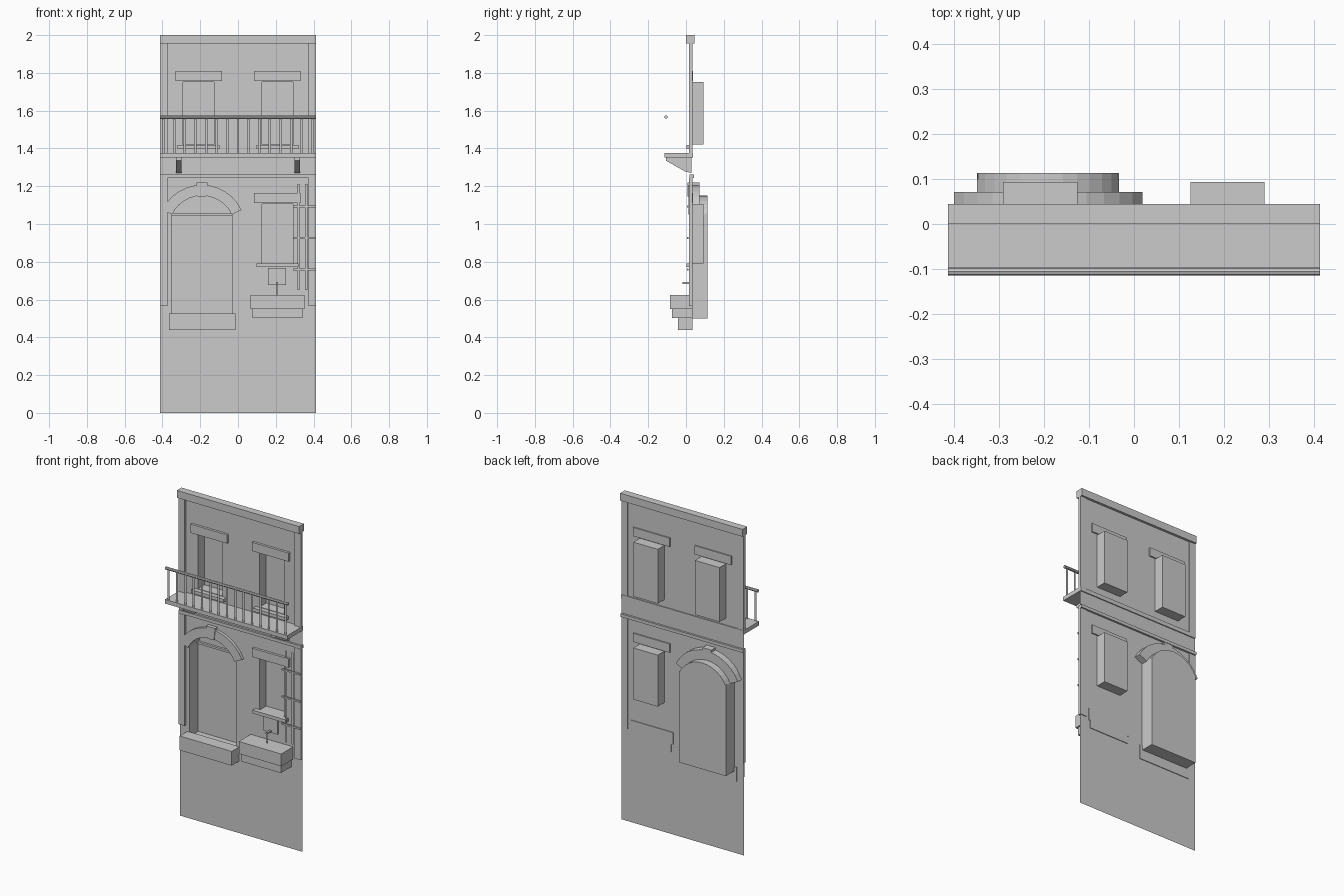
import bpy, bmesh
from math import sin, cos, pi, atan2

if "Cube" in bpy.data.objects:
    bpy.data.objects.remove(bpy.data.objects["Cube"])

WALL = 0.03          # y of the wall sheet
W = 0.414            # half width


def finish(bm, name, fix=True):
    if fix:
        bmesh.ops.recalc_face_normals(bm, faces=bm.faces)
    me = bpy.data.meshes.new(name)
    bm.to_mesh(me)
    bm.free()
    ob = bpy.data.objects.new(name, me)
    bpy.context.collection.objects.link(ob)
    return ob


def box(name, x0, x1, y0, y1, z0, z1):
    bm = bmesh.new()
    bmesh.ops.create_cube(bm, size=1)
    for v in bm.verts:
        v.co = (x0 + (v.co.x + .5) * (x1 - x0),
                y0 + (v.co.y + .5) * (y1 - y0),
                z0 + (v.co.z + .5) * (z1 - z0))
    return finish(bm, name)


def strip(name, x0, x1, y, z0, z1):
    bm = bmesh.new()
    bm.faces.new([bm.verts.new(p) for p in
                  ((x0, y, z0), (x1, y, z0), (x1, y, z1), (x0, y, z1))])
    return finish(bm, name, False)


def prism(name, pts, axis, a, b):
    """Extrude a 2D profile: axis 'y' takes (x, z), axis 'x' takes (y, z)."""
    bm = bmesh.new()
    put = (lambda p, t: (p[0], t, p[1])) if axis == 'y' else (lambda p, t: (t, p[0], p[1]))
    lo = [bm.verts.new(put(p, a)) for p in pts]
    hi = [bm.verts.new(put(p, b)) for p in pts]
    bm.faces.new(lo)
    bm.faces.new(hi)
    for i in range(len(pts)):
        j = (i + 1) % len(pts)
        bm.faces.new((lo[i], lo[j], hi[j], hi[i]))
    return finish(bm, name)


def rect(x0, x1, z0, z1):
    return [(x0, z0), (x1, z0), (x1, z1), (x0, z1)]


# arch geometry
CX, CZ, R_IN, R_OUT, SEG = -0.191, 0.975, 0.175, 0.232, 12
A0 = atan2(0.075, 0.158)


def arc(r):
    return [(CX + r * cos(A0 + (pi - 2 * A0) * i / SEG),
             CZ + r * sin(A0 + (pi - 2 * A0) * i / SEG)) for i in range(SEG + 1)]


door_outline = [(CX - 0.158, 0.50), (CX + 0.158, 0.50)] + arc(R_IN)
openings = [("door", door_outline, 0.114),
            ("upper_left_window", rect(-0.292, -0.126, 1.42, 1.752), 0.093),
            ("upper_right_window", rect(0.126, 0.291, 1.42, 1.752), 0.093),
            ("lower_window", rect(0.126, 0.291, 0.79, 1.105), 0.093)]

# wall sheet with openings
bm = bmesh.new()
edges = []
for loop in [rect(-W, W, 0, 1.96)] + [o[1] for o in openings]:
    vs = [bm.verts.new((x, WALL, z)) for x, z in loop]
    edges += [bm.edges.new((vs[i - 1], vs[i])) for i in range(len(vs))]
bmesh.ops.triangle_fill(bm, edges=edges, use_beauty=True, normal=(0, -1, 0))
finish(bm, "wall")

# recesses behind the openings, open at the front
for name, loop, depth in openings:
    bm = bmesh.new()
    f = [bm.verts.new((x, WALL, z)) for x, z in loop]
    b = [bm.verts.new((x, depth, z)) for x, z in loop]
    bm.faces.new(b)
    for i in range(len(f)):
        bm.faces.new((f[i - 1], b[i - 1], b[i], f[i]))
    finish(bm, name + "_recess", False)

# door trim
box("door_transom", CX - .158, CX + .158, 0.100, 0.114, 1.042, 1.055)
prism("arch_moulding", arc(R_OUT) + arc(R_IN)[::-1], 'y', 0.012, 0.071)
prism("keystone", [(CX - .022, 1.145), (CX + .022, 1.145),
                   (CX + .03, 1.22), (CX - .03, 1.22)], 'y', 0.008, 0.071)
box("door_step", -0.365, -0.013, -0.042, 0.034, 0.44, 0.527)

# window lintels and sills
for name, s, z in (("upper_left", -1, 1.757), ("upper_right", 1, 1.757), ("lower", 1, 1.11)):
    c = s * 0.208
    box(name + "_lintel", c - .124, c + .124, 0.015, 0.038, z, z + 0.053)
for name, c, z in (("upper_left", -0.21, 1.397), ("upper_right", 0.21, 1.397), ("lower", 0.208, 0.772)):
    box(name + "_sill", c - .111, c + .111, 0.002, WALL, z, z + 0.02)

# cornice and string course
box("cornice", -W, W, 0.0, 0.045, 1.955, 2.0)
box("string_course", -W, W, 0.018, 0.042, 1.243, 1.262)

# corner pilasters, balcony brackets
for side, s in (("left", -1), ("right", 1)):
    xa, xb = sorted((s * W, s * 0.372))
    box(side + "_lower_pilaster", xa, xb, 0.016, 0.034, 0.565, 1.243)
    box(side + "_upper_pilaster", xa, xb, 0.016, 0.034, 1.375, 1.955)
    prism(side + "_bracket", [(-0.105, 1.353), (-0.105, 1.335), (-0.005, 1.278),
                              (WALL, 1.27), (WALL, 1.353)], 'x', s * 0.30, s * 0.327)

# balcony
box("balcony_slab", -W, W, -0.115, 0.036, 1.352, 1.377)
RY = -0.106
prism("balcony_rail", [(RY + .009 * cos(i * pi / 4), 1.566 + .009 * sin(i * pi / 4))
                       for i in range(8)], 'x', -W, W)
for i in range(15):
    x = -0.395 + i * 0.79 / 14
    strip("baluster", x - .0065, x + .0065, RY, 1.377, 1.562)

# trellis beside the lower window
for x in (0.32, 0.361):
    strip("trellis_upright", x - .006, x + .006, 0.01, 0.65, 1.212)
for z in (0.759, 0.925, 1.092):
    box("trellis_bar", 0.29, W, 0.006, 0.014, z - .005, z + .005)

# wall fountain
box("fountain_plaque", 0.16, 0.253, 0.02, WALL, 0.677, 0.768)
box("fountain_spout", 0.200, 0.212, -0.018, 0.025, 0.682, 0.692)
strip("fountain_stream", 0.204, 0.209, -0.015, 0.62, 0.69)
box("basin_top", 0.065, 0.352, -0.085, 0.034, 0.55, 0.625)
box("basin_base", 0.076, 0.342, -0.075, 0.034, 0.502, 0.55)
